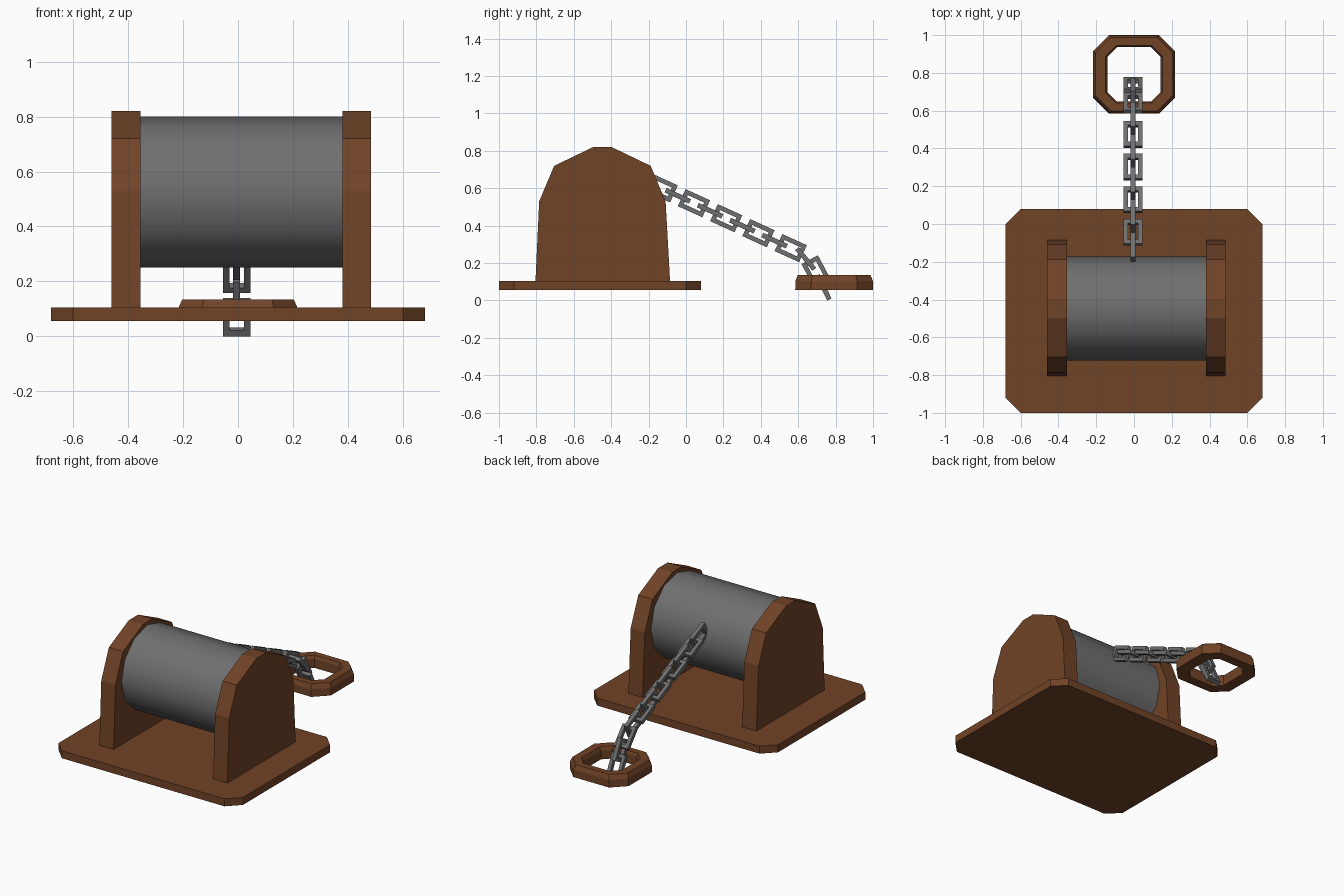
import bpy, bmesh, math
from mathutils import Vector, Matrix

if "Cube" in bpy.data.objects:
    bpy.data.objects.remove(bpy.data.objects["Cube"])


def material(name, rgb):
    m = bpy.data.materials.new(name)
    m.diffuse_color = (*rgb, 1)
    m.use_nodes = True
    m.node_tree.nodes["Principled BSDF"].inputs["Base Color"].default_value = m.diffuse_color
    return m


BROWN = material("rust brown", (0.165, 0.056, 0.020))
GREY = material("steel grey", (0.16, 0.16, 0.16))


def finish(name, bm, mat, smooth=None):
    bmesh.ops.recalc_face_normals(bm, faces=bm.faces)
    me = bpy.data.meshes.new(name)
    bm.to_mesh(me)
    bm.free()
    me.materials.append(mat)
    ob = bpy.data.objects.new(name, me)
    bpy.context.collection.objects.link(ob)
    if smooth:
        bpy.context.view_layer.objects.active = ob
        ob.select_set(True)
        bpy.ops.object.shade_smooth_by_angle(angle=math.radians(smooth))
        ob.select_set(False)
    return ob


def prism(name, pts, offset, mat, smooth=None):
    """Extrude a closed outline of 3D points by offset."""
    bm = bmesh.new()
    f = bm.faces.new([bm.verts.new(p) for p in pts])
    r = bmesh.ops.extrude_face_region(bm, geom=[f], use_keep_orig=True)
    vs = [g for g in r["geom"] if isinstance(g, bmesh.types.BMVert)]
    bmesh.ops.translate(bm, verts=vs, vec=offset)
    return finish(name, bm, mat, smooth)


def chamfered(hx, hy, c):
    return [(hx, -hy + c), (hx, hy - c), (hx - c, hy), (-hx + c, hy),
            (-hx, hy - c), (-hx, -hy + c), (-hx + c, -hy), (hx - c, -hy)]


def frame(name, loops, mat, smooth=None, mtx=None):
    """Skin a closed series of equal loops into a ring."""
    bm = bmesh.new()
    rings = [[bm.verts.new(p) for p in lp] for lp in loops]
    n = len(rings[0])
    for a, b in zip(rings, rings[1:] + rings[:1]):
        for i in range(n):
            j = (i + 1) % n
            bm.faces.new((a[i], a[j], b[j], b[i]))
    if mtx:
        bm.transform(mtx)
    return finish(name, bm, mat, smooth)


# base plate
prism("base_plate", [(x, y - 0.46, 0.055) for x, y in chamfered(0.68, 0.54, 0.08)],
      (0, 0, 0.05), BROWN)

# side brackets
side = [(-0.805, 0.10), (-0.785, 0.53), (-0.705, 0.72), (-0.497, 0.82),
        (-0.397, 0.82), (-0.189, 0.72), (-0.109, 0.53), (-0.085, 0.10)]
for name, x in (("left_bracket", -0.46), ("right_bracket", 0.38)):
    prism(name, [(x, y, z) for y, z in side], (0.105, 0, 0), BROWN)

# drum
SIDES = 12
drum = [(-0.36, -0.447 + 0.275 * math.sin(2 * math.pi * i / SIDES),
         0.525 + 0.275 * math.cos(2 * math.pi * i / SIDES)) for i in range(SIDES)]
prism("drum", drum, (0.745, 0, 0), GREY, 50)

# ring handle
spec = [(0.217, 0.208, 0.085, 0.055), (0.216, 0.207, 0.085, 0.105),
        (0.203, 0.195, 0.08, 0.135), (0.150, 0.152, 0.055, 0.135),
        (0.140, 0.144, 0.05, 0.115), (0.140, 0.144, 0.05, 0.055)]
frame("ring_handle", [[(x, y + 0.792, z) for x, y in chamfered(hx, hy, c)]
                      for hx, hy, c, z in spec], BROWN)


# chain
def link(name, y, z, slope, upright):
    hl, hw, t, h = 0.072, 0.05, 0.024, 0.013
    rect = lambda d, k: [(s * (hw - d), r * (hl - d), k)
                         for s, r in ((-1, -1), (1, -1), (1, 1), (-1, 1))]
    m = (Matrix.Translation((-0.005, y, z))
         @ Matrix.Rotation(math.radians(slope), 4, 'X')
         @ Matrix.Rotation(math.pi / 2 if upright else 0, 4, 'Y'))
    frame(name, [rect(0, -h), rect(0, h), rect(t, h), rect(t, -h)], GREY, mtx=m)


start, end = Vector((-0.13, 0.60)), Vector((0.56, 0.28))
for i in range(9):
    p = start.lerp(end, i / 8)
    link(f"chain_link_{i + 1}", p.x, p.y, -24.5, i % 2 == 0)
link("chain_link_10", 0.64, 0.222, -50, False)
link("chain_link_11", 0.695, 0.155, -62, True)
link("chain_link_12", 0.735, 0.07, -64, False)
